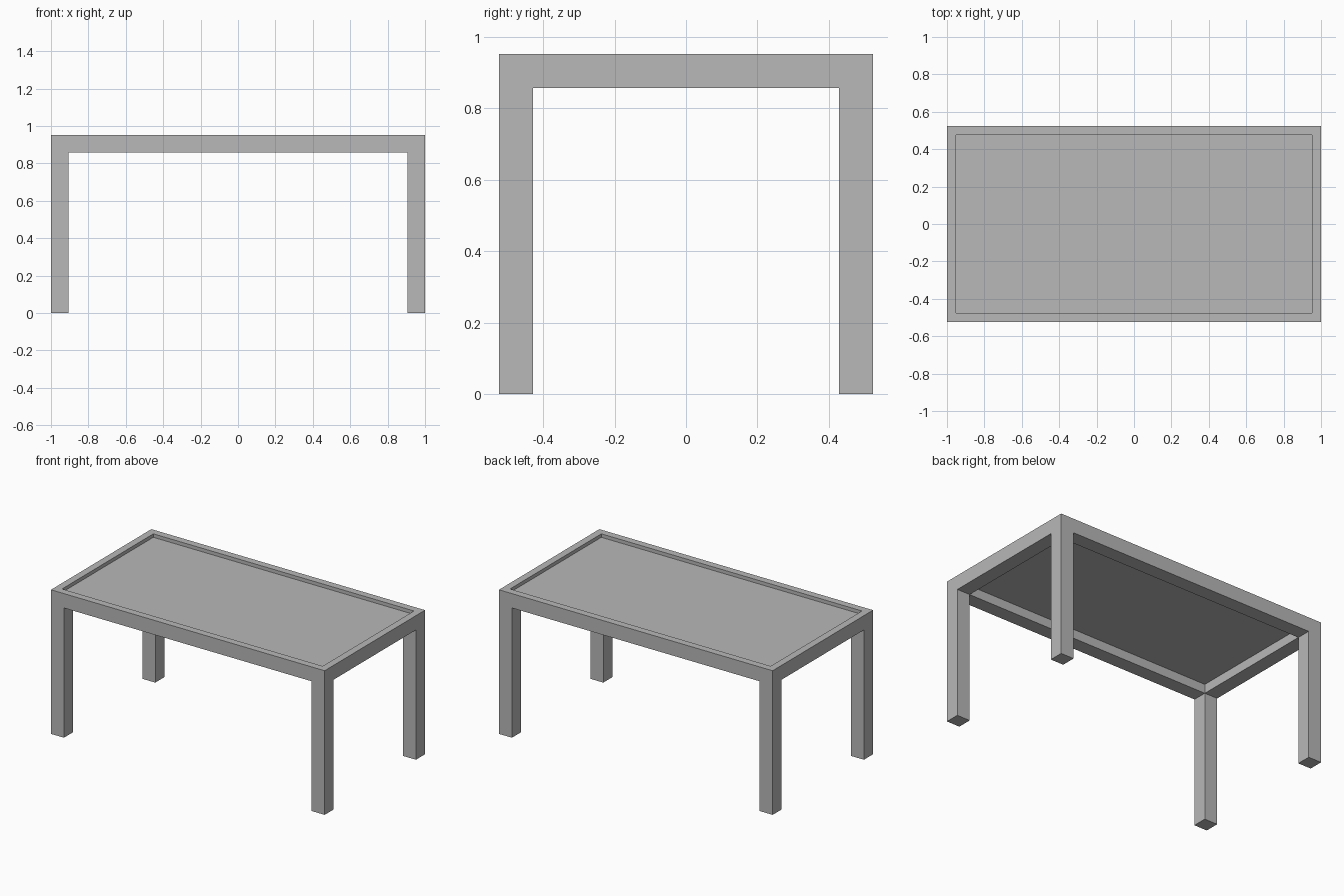
import bpy

cube = bpy.data.objects.get("Cube")
if cube:
    bpy.data.objects.remove(cube, do_unlink=True)

# Main dimensions
LENGTH, WIDTH, HEIGHT = 2.0, 1.048, 0.952
BEAM = 0.095            # leg and rail thickness
RIM = BEAM / 2          # raised border around the inset panel
PANEL_TOP, PANEL_BOTTOM = 0.929, 0.917
RAIL_BOTTOM = HEIGHT - BEAM

grey = bpy.data.materials.new("plain_grey")
grey.use_nodes = True
grey.diffuse_color = (0.48, 0.48, 0.48, 1)
grey.node_tree.nodes["Principled BSDF"].inputs["Base Color"].default_value = grey.diffuse_color


def box(name, sx, sy, z0, z1):
    """Box centred on x and y, spanning z0 to z1."""
    bpy.ops.mesh.primitive_cube_add(size=1, location=(0, 0, (z0 + z1) / 2))
    obj = bpy.context.object
    obj.name = obj.data.name = name
    obj.scale = (sx, sy, z1 - z0)
    bpy.ops.object.transform_apply(location=True, rotation=False, scale=True)
    obj.data.materials.append(grey)
    return obj


def cut(target, cutter):
    """Subtract the cutter from the target and discard it."""
    mod = target.modifiers.new("cut", "BOOLEAN")
    mod.operation = "DIFFERENCE"
    mod.solver = "EXACT"
    mod.object = cutter
    bpy.context.view_layer.objects.active = target
    bpy.ops.object.modifier_apply(modifier=mod.name)
    bpy.data.objects.remove(cutter, do_unlink=True)


# Frame: legs and rails carved as one seamless piece
frame = box("table_frame", LENGTH, WIDTH, 0, HEIGHT)
inner_x, inner_y = LENGTH - 2 * BEAM, WIDTH - 2 * BEAM
cut(frame, box("front_opening", inner_x, WIDTH + 1, -1, RAIL_BOTTOM))
cut(frame, box("side_opening", LENGTH + 1, inner_y, -1, RAIL_BOTTOM))
cut(frame, box("centre_opening", inner_x, inner_y, -1, HEIGHT + 1))

# Rebate that holds the panel
panel_x, panel_y = LENGTH - 2 * RIM, WIDTH - 2 * RIM
cut(frame, box("panel_rebate", panel_x, panel_y, PANEL_BOTTOM, HEIGHT + 1))

# Thin inset table top
box("top_panel", panel_x, panel_y, PANEL_BOTTOM, PANEL_TOP)
